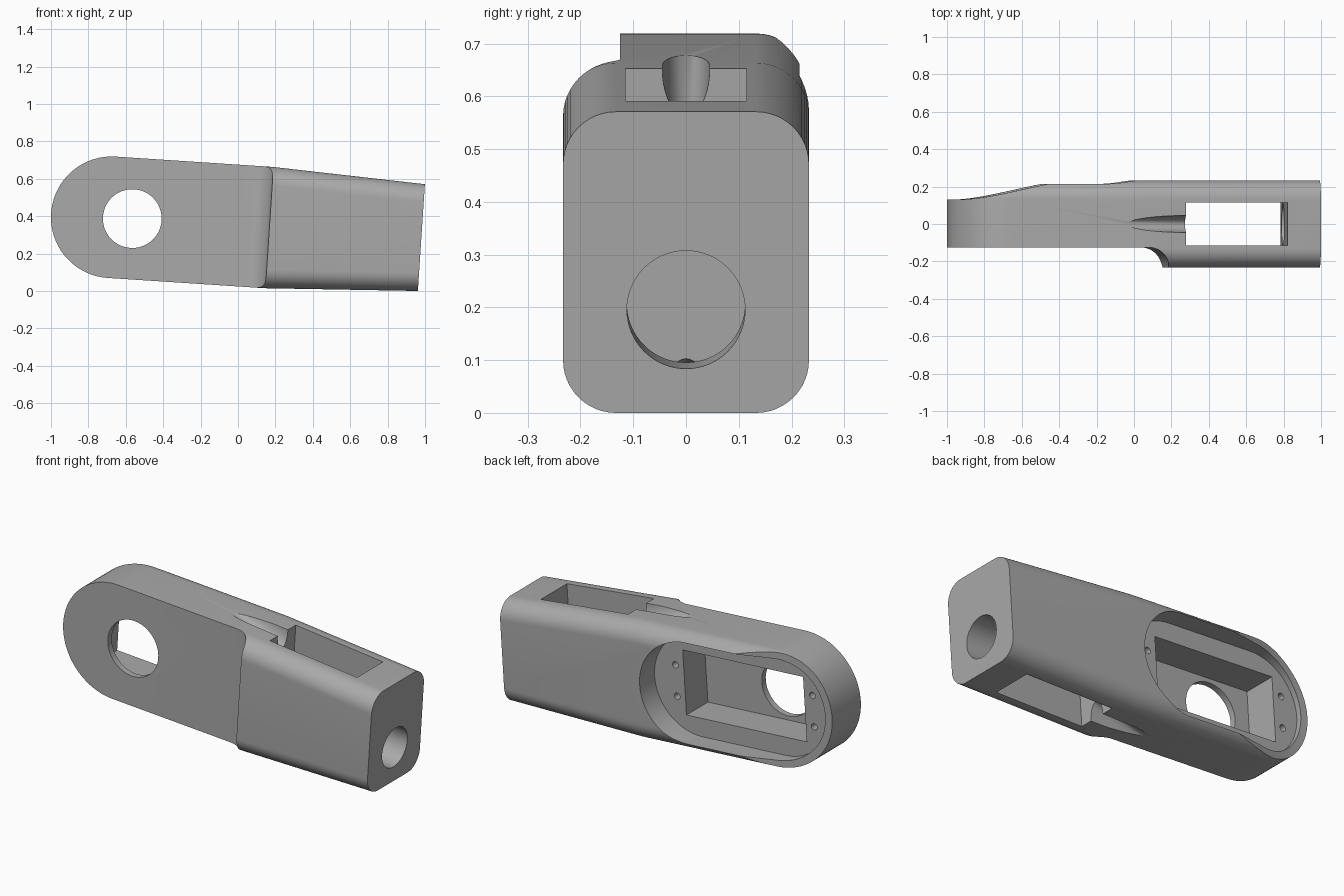
import bpy, bmesh, math
from mathutils import Matrix, Vector

cube = bpy.data.objects.get("Cube")
if cube:
    bpy.data.objects.remove(cube)

R = 0.325            # half height of the rounded end
END = 1.659          # arm length from the rounded end's centre
W, FILLET = 0.233, 0.1


def loft(name, rings):
    """Closed solid through equal-length rings of points."""
    bm = bmesh.new()
    loops = [[bm.verts.new(p) for p in ring] for ring in rings]
    n = len(loops[0])
    for a, b in zip(loops, loops[1:]):
        for i in range(n):
            j = (i + 1) % n
            bm.faces.new((a[i], a[j], b[j], b[i]))
    bm.faces.new(loops[0])
    bm.faces.new(loops[-1])
    bmesh.ops.recalc_face_normals(bm, faces=bm.faces)
    mesh = bpy.data.meshes.new(name)
    bm.to_mesh(mesh)
    bm.free()
    obj = bpy.data.objects.new(name, mesh)
    bpy.context.collection.objects.link(obj)
    return obj


def box(name, low, high):
    (x0, y0, z0), (x1, y1, z1) = low, high
    return loft(name, [[(x0, y0, z), (x1, y0, z), (x1, y1, z), (x0, y1, z)] for z in (z0, z1)])


def rod(name, start, end, radius, sides=48):
    start, end = Vector(start), Vector(end)
    turn = (end - start).to_track_quat('Z', 'Y')
    circle = [turn @ Vector((radius * math.cos(t), radius * math.sin(t), 0))
              for t in (math.tau * i / sides for i in range(sides))]
    return loft(name, [[c + p for p in circle] for c in (start, end)])


def side_prism(name, profile):
    """Extrude an (x, y) profile across the height of the arm."""
    return loft(name, [[(x, y, z) for x, y in profile] for z in (-0.6, 0.6)])


def arc(cx, cy, r, a0, a1, steps):
    return [(cx + r * math.cos(math.radians(a0 + (a1 - a0) * i / steps)),
             cy + r * math.sin(math.radians(a0 + (a1 - a0) * i / steps))) for i in range(steps + 1)]


def arm_outline(inset, y):
    pts = arc(0, 0, R - inset, 90, 270, 48)
    pts += [(0.84, inset - R), (END, inset - 0.286), (END, 0.286 - inset), (0.84, R - inset)]
    return [(x, y, z) for x, z in pts]


# Arm body: tapered outline with filleted front and back edges
layers = arc(0, W - FILLET, FILLET, 0, 90, 12)
layers = [(r, -y) for r, y in reversed(layers)] + layers
body = loft("arm_housing", [arm_outline(FILLET - r, y) for r, y in layers])

cutters = []

# Front step that thins the rounded half, with a concave shoulder
cutters.append(side_prism("front_step", [(-1, -0.5), (-1, -0.125)]
                          + arc(0.735, -0.235, 0.11, 90, 0, 14) + [(0.845, -0.5)]))

# Sweeping back surface that drops toward the rounded end
sweep = []
for i in range(25):
    t = i / 24
    sweep.append((-0.3 + 0.7 * t, 0.13 + 0.105 * t * t * (3 - 2 * t)))
cutters.append(side_prism("back_sweep", [(-1, 0.5), (-1, 0.13)] + sweep + [(0.42, 0.5)]))

# Rounded back pocket with a boxed motor cavity below it
pocket = arc(0, 0, 0.282, 90, 270, 40) + arc(0.52, 0, 0.282, -90, 90, 40)
cutters.append(loft("back_pocket", [[(x, y, z) for x, z in pocket] for y in (0.1, 0.5)]))
cutters.append(box("motor_cavity", (-0.135, -0.09, -0.18), (0.615, 0.2, 0.18)))
for x in (-0.187, 0.667):
    for z in (-0.087, 0.087):
        cutters.append(rod("screw_hole", (x, 0.0, z), (x, 0.2, z), 0.018, 20))

# Round shaft opening through the front wall
cutters.append(rod("shaft_opening", (0.11, -0.4, 0), (0.11, 0, 0), 0.157, 64))

# Slot through the square half and round hole in the end face
cutters.append(box("through_slot", (0.935, -0.115, -0.6), (1.48, 0.115, 0.6)))
cutters.append(rod("end_hole", (1.4, 0, -0.09), (1.8, 0, -0.09), 0.112, 64))

# Cable grooves running into the slot, above and below
for side in (1, -1):
    rings = []
    for x, floor in ((0.56, 0.343), (0.95, 0.226)):
        rings.append([(x, p, side * (floor + 0.09 + 2 * q))
                      for p, q in arc(0, 0, 0.045, 0, 350, 35)])
    cutters.append(loft("cable_groove", rings))

bpy.context.view_layer.objects.active = body
body.select_set(True)
for cutter in cutters:
    cutter.hide_render = True
    mod = body.modifiers.new(cutter.name, 'BOOLEAN')
    mod.operation = 'DIFFERENCE'
    mod.solver = 'EXACT'
    mod.object = cutter
    bpy.ops.object.modifier_apply(modifier=mod.name)
for cutter in cutters:
    bpy.data.objects.remove(cutter)

# Tilt the arm so it rests on its lower end edge
body.data.transform(Matrix.Translation((-0.675, 0, 0.393)) @ Matrix.Rotation(0.0655, 4, 'Y'))
low = min(v.co.z for v in body.data.vertices)
body.data.transform(Matrix.Translation((0, 0, -low)))

# Plain grey finish
grey = bpy.data.materials.new("plain grey")
grey.use_nodes = True
colour = (0.4, 0.4, 0.4, 1)
grey.diffuse_color = colour
grey.node_tree.nodes["Principled BSDF"].inputs["Base Color"].default_value = colour
body.data.materials.clear()
body.data.materials.append(grey)
for face in body.data.polygons:
    face.material_index = 0
bpy.ops.object.shade_smooth_by_angle(angle=math.radians(30))
